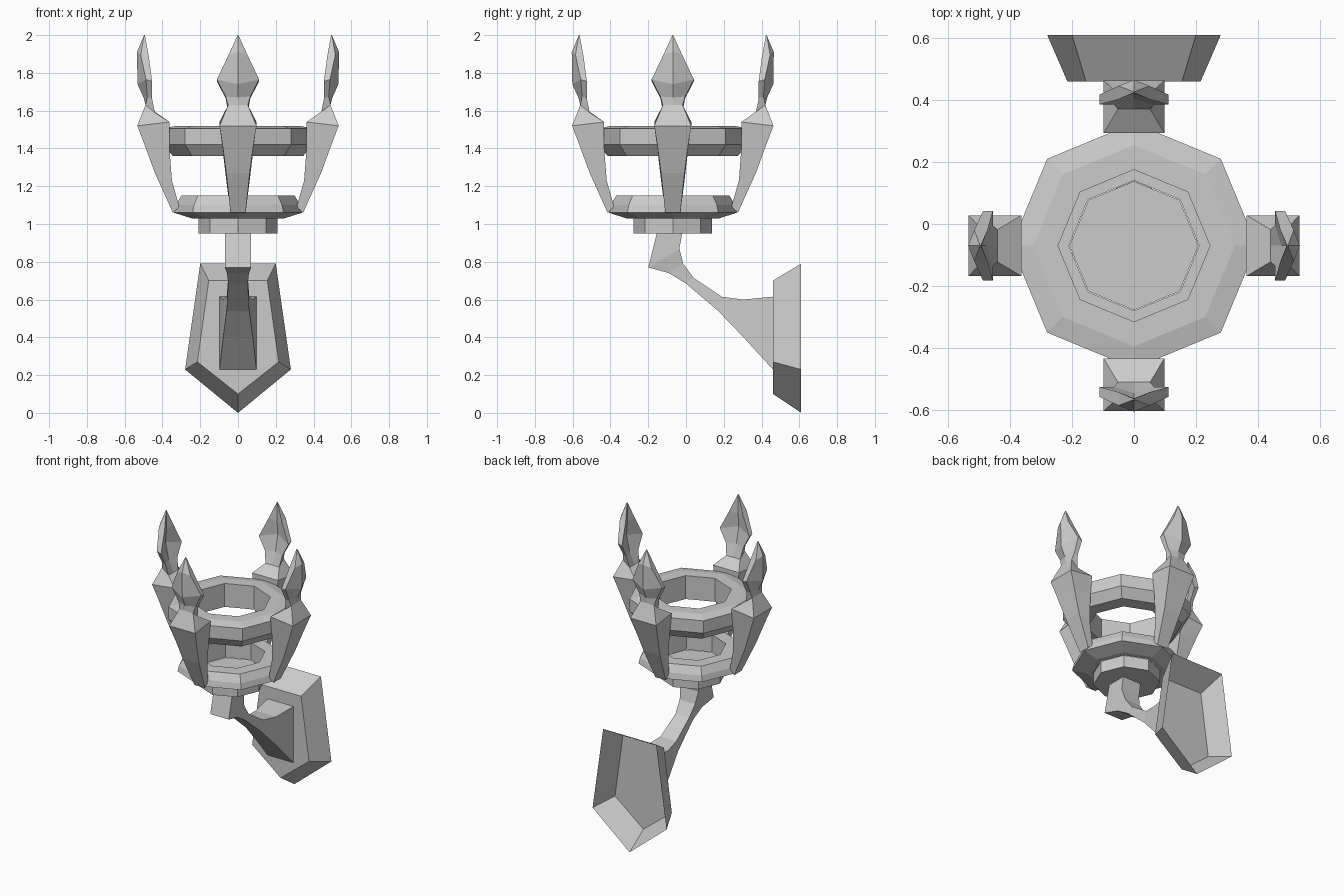
import bpy, bmesh, math
from mathutils import Matrix, Vector

if "Cube" in bpy.data.objects:
    bpy.data.objects.remove(bpy.data.objects["Cube"])

CY = -0.07  # torch axis position in y


def loft(name, rings, cap_start=True, cap_end=True, loop=False):
    """Skin a list of equal-length point rings with flat quads."""
    bm = bmesh.new()
    vs = [[bm.verts.new(p) for p in ring] for ring in rings]
    pairs = list(zip(vs, vs[1:])) + ([(vs[-1], vs[0])] if loop else [])
    n = len(vs[0])
    for a, b in pairs:
        for i in range(n):
            j = (i + 1) % n
            bm.faces.new((a[i], a[j], b[j], b[i]))
    if not loop:
        if cap_start:
            bm.faces.new(vs[0])
        if cap_end:
            bm.faces.new(vs[-1])
    bmesh.ops.recalc_face_normals(bm, faces=bm.faces)
    me = bpy.data.meshes.new(name)
    bm.to_mesh(me)
    bm.free()
    ob = bpy.data.objects.new(name, me)
    bpy.context.collection.objects.link(ob)
    return ob


def octagon(r, z):
    return [(r * math.cos(k * math.pi / 4), CY + r * math.sin(k * math.pi / 4), z)
            for k in range(8)]


# Octagonal rings and the hub under them
loft("upper_ring", [octagon(r, z) for r, z in
     [(.245, 1.52), (.325, 1.52), (.396, 1.505), (.396, 1.42), (.345, 1.36), (.245, 1.36)]],
     loop=True)
loft("lower_ring", [octagon(r, z) for r, z in
     [(.21, 1.15), (.30, 1.15), (.33, 1.10), (.34, 1.06), (.245, 1.03), (.21, 1.03)]],
     loop=True)
loft("hub", [octagon(.208, .95), octagon(.208, 1.03)])

# Four spear-shaped prongs: outer r,z, inner r,z, half width, ridge height
stations = [
    (.345, 1.06, .31, 1.09, .04, 0),
    (.44, 1.27, .35, 1.23, .062, 0),
    (.495, 1.42, .363, 1.40, .082, 0),
    (.533, 1.52, .363, 1.54, .098, 0),
    (.49, 1.63, .44, 1.59, .052, 0),
    (.50, 1.67, .475, 1.67, .065, .02),
    (.532, 1.74, .50, 1.78, .112, .045),
    (.535, 1.91, .492, 1.87, .05, .02),
    (.497, 2.0, .493, 2.0, .002, 0),
]
prong_rings = []
for ro, zo, ri, zi, w, d in stations:
    zso, zsi = (zo, zi) if d == 0 else ((zo + zi) / 2 + .005, (zo + zi) / 2 - .005)
    prong_rings.append([Vector(p) for p in [
        (ro, 0, zo), (ro - d, w, zso), (ri - d, w, zsi),
        (ri, 0, zi), (ri - d, -w, zsi), (ro - d, -w, zso)]])
for k, side in enumerate(("right", "back", "left", "front")):
    m = Matrix.Translation((0, CY, 0)) @ Matrix.Rotation(k * math.pi / 2, 4, 'Z')
    loft(side + "_prong", [[m @ p for p in ring] for ring in prong_rings])

# Curved arm: upper y,z, lower y,z, half width
arm = [
    (-.012, 1.03, -.15, 1.03, .07),
    (-.02, .95, -.155, .95, .07),
    (-.035, .87, -.20, .77, .07),
    (-.015, .79, -.09, .74, .058),
    (.04, .715, 0, .685, .052),
    (.19, .615, .17, .54, .06),
    (.30, .60, .30, .405, .078),
    (.46, .615, .46, .23, .098),
]
loft("arm", [[(-w, yu, zu), (w, yu, zu), (w, yl, zl), (-w, yl, zl)]
             for yu, zu, yl, zl, w in arm])

# Pentagonal wall plate, open at the back
back = [(-.2, .79), (.2, .79), (.28, .23), (0, .0), (-.28, .23)]
front = [(-.155, .70), (.155, .70), (.215, .27), (0, .10), (-.215, .27)]
loft("wall_plate", [[(x, .61, z) for x, z in back], [(x, .46, z) for x, z in front]],
     cap_start=False)
